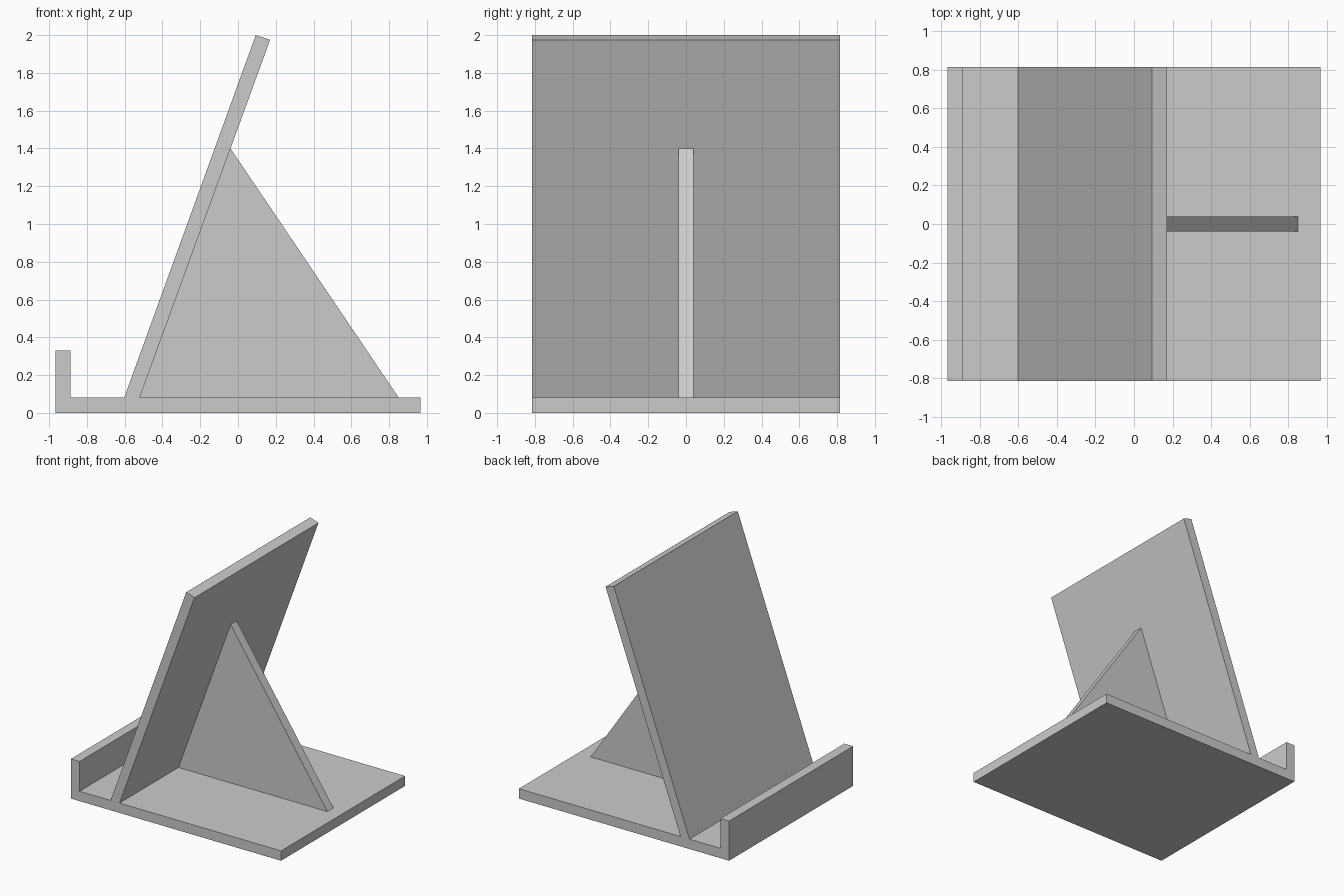
import bpy
import bmesh

cube = bpy.data.objects.get("Cube")
if cube:
    bpy.data.objects.remove(cube, do_unlink=True)

# Single light grey finish
grey = bpy.data.materials.new("light_grey")
grey.use_nodes = True
colour = (0.6, 0.6, 0.6, 1)
grey.diffuse_color = colour
grey.node_tree.nodes["Principled BSDF"].inputs["Base Color"].default_value = colour


def extrude_profile(name, profile, half_width):
    """Extrude a side profile of (x, z) points symmetrically along y."""
    bm = bmesh.new()
    face = bm.faces.new([bm.verts.new((x, -half_width, z)) for x, z in profile])
    result = bmesh.ops.extrude_face_region(bm, geom=[face])
    verts = [g for g in result["geom"] if isinstance(g, bmesh.types.BMVert)]
    bmesh.ops.translate(bm, verts=verts, vec=(0, 2 * half_width, 0))
    bmesh.ops.recalc_face_normals(bm, faces=bm.faces[:])
    mesh = bpy.data.meshes.new(name)
    bm.to_mesh(mesh)
    bm.free()
    mesh.materials.append(grey)
    obj = bpy.data.objects.new(name, mesh)
    bpy.context.collection.objects.link(obj)
    return obj


END = 0.967       # half the base length
FLOOR = 0.082     # top of the base plate
LIP_TOP = 0.33

# Base plate, retaining lip and leaning back panel in one continuous section
extrude_profile("stand_body", [
    (-END, 0), (END, 0), (END, FLOOR),
    (-0.52, FLOOR), (0.17, 1.975), (0.094, 2.0), (-0.602, FLOOR),
    (-0.887, FLOOR), (-0.887, LIP_TOP), (-END, LIP_TOP),
], 0.815)

# Triangular brace behind the panel, its edges sunk into the body
extrude_profile("support_rib", [
    (-0.04, 1.4), (0.85, FLOOR), (0.8, 0.04), (-0.55, 0.04),
], 0.04)
